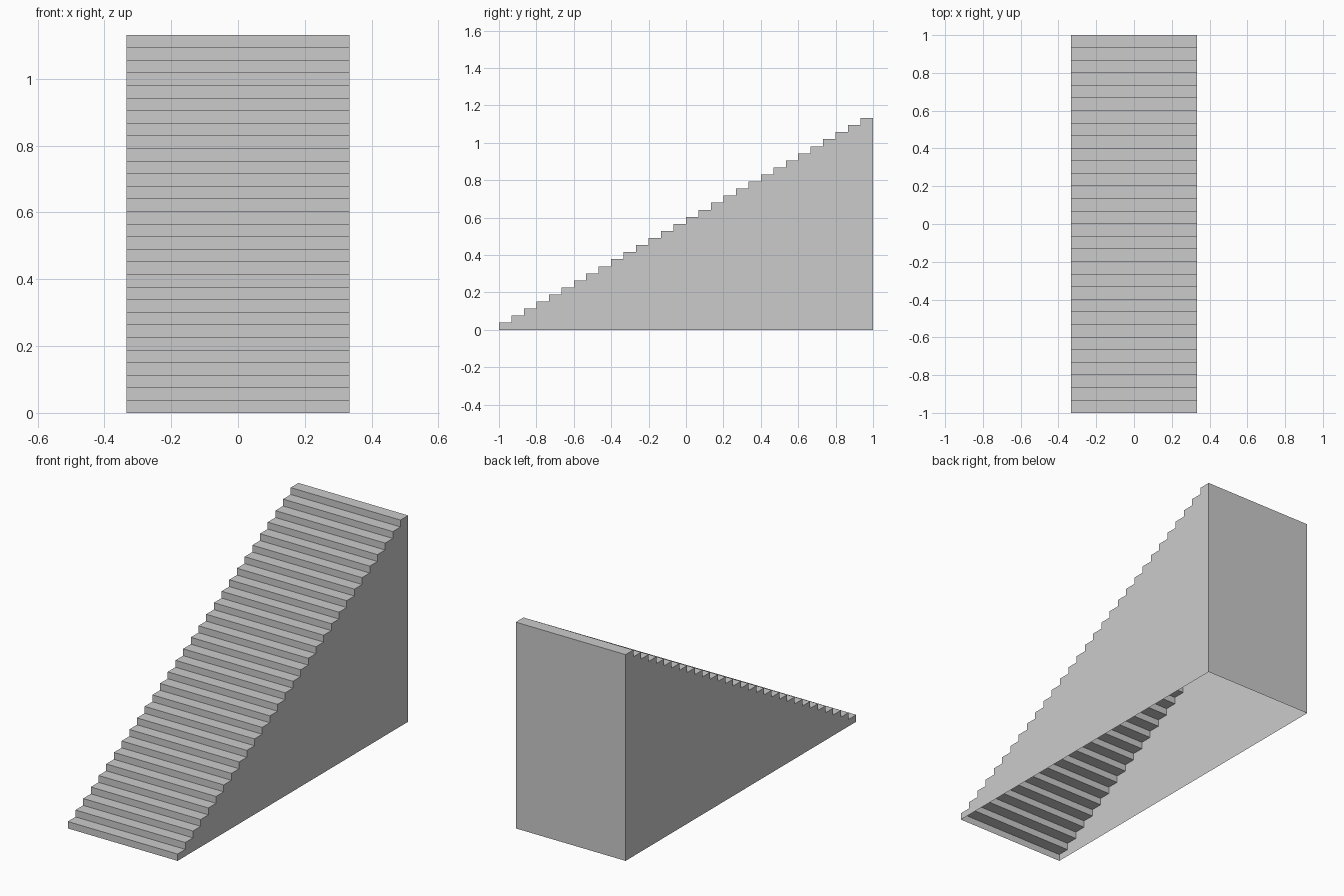
import bpy, bmesh

if "Cube" in bpy.data.objects:
    bpy.data.objects.remove(bpy.data.objects["Cube"])

STEPS = 30
HALF_W = 1 / 3
RUN = 2.0 / STEPS
RISE = 1.132 / STEPS

# Side profile: riser and tread per step, then down the back
profile = [(-1.0, 0.0)]
for i in range(STEPS):
    z = (i + 1) * RISE
    profile += [(-1 + i * RUN, z), (-1 + (i + 1) * RUN, z)]
profile.append((1.0, 0.0))

bm = bmesh.new()
left = [bm.verts.new((-HALF_W, y, z)) for y, z in profile]
right = [bm.verts.new((HALF_W, y, z)) for y, z in profile]

# Risers, treads and back wall (underside stays open)
for i in range(len(profile) - 1):
    bm.faces.new((left[i], right[i], right[i + 1], left[i + 1]))

# Side walls
bm.faces.new(left)
bm.faces.new(right[::-1])

mesh = bpy.data.meshes.new("staircase")
bm.to_mesh(mesh)
bm.free()
stairs = bpy.data.objects.new("staircase", mesh)
bpy.context.collection.objects.link(stairs)
